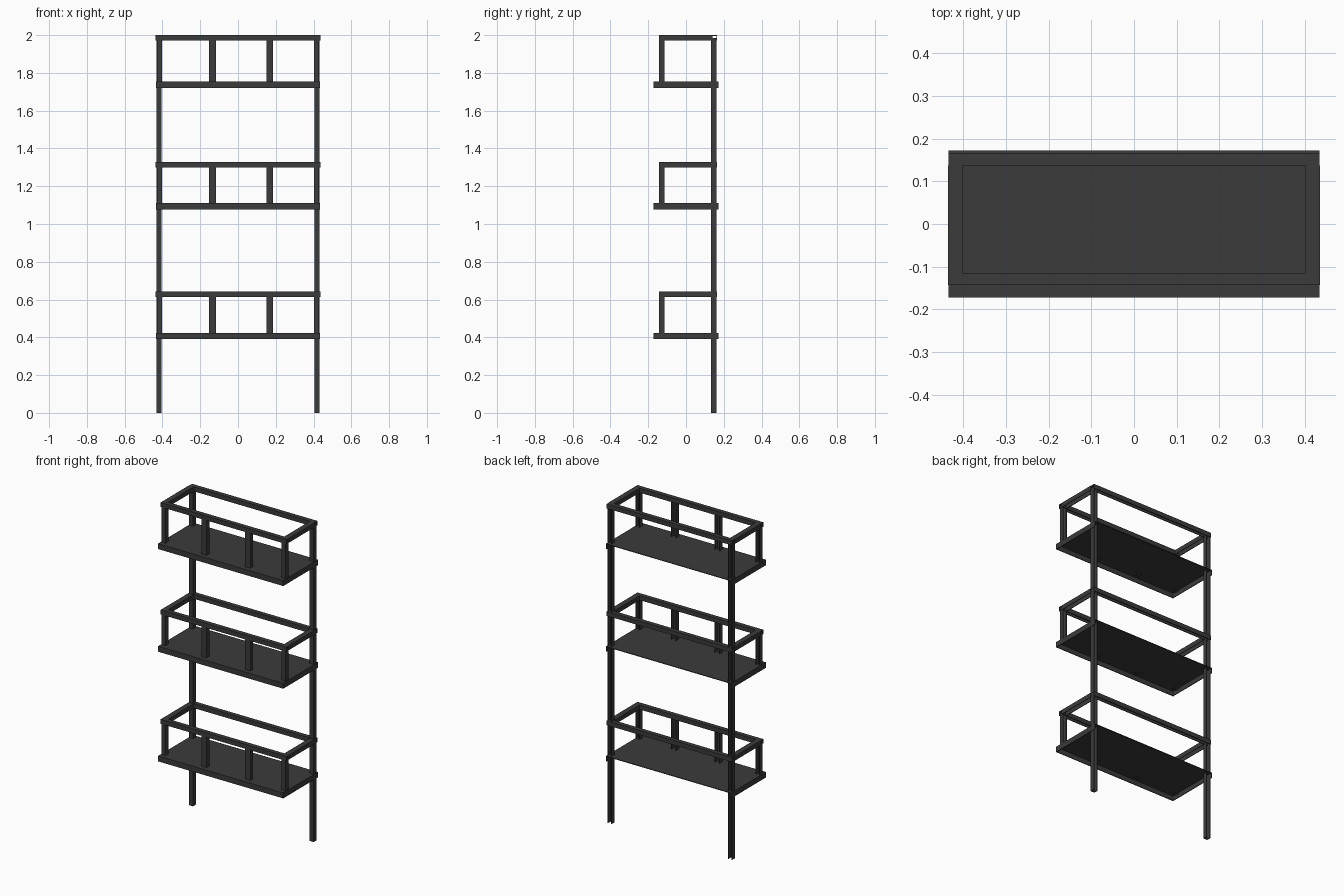
import bpy
import bmesh
from mathutils import Vector

cube = bpy.data.objects.get("Cube")
if cube:
    bpy.data.objects.remove(cube, do_unlink=True)

# Single dark powder-coated metal
metal = bpy.data.materials.new("dark_grey_metal")
metal.use_nodes = True
colour = (0.043, 0.043, 0.043, 1)
metal.diffuse_color = colour
metal.node_tree.nodes["Principled BSDF"].inputs["Base Color"].default_value = colour

AXES = {"x": Vector((1, 0, 0)), "y": Vector((0, 1, 0)), "z": Vector((0, 0, 1))}


def folded(name, xs, ys, zs, open_sides, wall=0.004):
    """Folded sheet metal: a box with the listed sides left open, e.g. '+y -z'."""
    bm = bmesh.new()
    bmesh.ops.create_cube(bm, size=1)
    for v in bm.verts:
        for i, (lo, hi) in enumerate((xs, ys, zs)):
            v.co[i] = hi if v.co[i] > 0 else lo
    bm.normal_update()
    dirs = [AXES[s[1]] * (1 if s[0] == "+" else -1) for s in open_sides.split()]
    gone = [f for f in bm.faces if any(f.normal.dot(d) > 0.9 for d in dirs)]
    bmesh.ops.delete(bm, geom=gone, context="FACES")
    mesh = bpy.data.meshes.new(name)
    bm.to_mesh(mesh)
    bm.free()
    mesh.materials.append(metal)
    obj = bpy.data.objects.new(name, mesh)
    bpy.context.collection.objects.link(obj)
    mod = obj.modifiers.new("sheet_thickness", "SOLIDIFY")
    mod.thickness = wall
    mod.offset = -1
    mod.use_even_offset = True
    return obj


def mirrored(x0, x1, sign):
    return sorted((x0 * sign, x1 * sign))


SIDES = {"left": 1, "right": -1}
FRONT = (-0.143, -0.115)
BACK = (0.137, 0.165)

# Tall back posts, channels open to the rear
for side, sign in SIDES.items():
    folded(f"{side}_post", mirrored(0.404, 0.432, sign), (0.132, 0.161),
           (0, 1.985), "+y +z -z")

# Three shelves, each with a guard rail: (shelf bottom, rail top)
for level, (base, top) in enumerate(((0.39, 0.642), (1.077, 1.327), (1.72, 2.0)), 1):
    deck = base + 0.034
    rail_z = (top - 0.028, top)
    folded(f"shelf_{level}", (-0.434, 0.434), (-0.172, 0.172), (base, deck), "-z +y")

    # Guard rail, channels open downwards
    folded(f"front_rail_{level}", (-0.436, 0.436), FRONT, rail_z, "-z -x +x")
    folded(f"back_rail_{level}", (-0.434, 0.434), BACK, rail_z, "-z -x +x")
    for side, sign in SIDES.items():
        folded(f"{side}_rail_{level}", mirrored(0.402, 0.436, sign),
               (FRONT[1], BACK[0]), rail_z, "-z -y +y")
        # Front corner uprights
        folded(f"{side}_corner_upright_{level}", mirrored(0.402, 0.43, sign),
               FRONT, (deck - 0.01, top - 0.004), "+y -z +z")

    # Intermediate uprights
    for name, x in (("right", -0.135), ("left", 0.168)):
        folded(f"{name}_upright_{level}", (x - 0.018, x + 0.018),
               FRONT, (deck - 0.01, top - 0.004), "+y -z +z")
